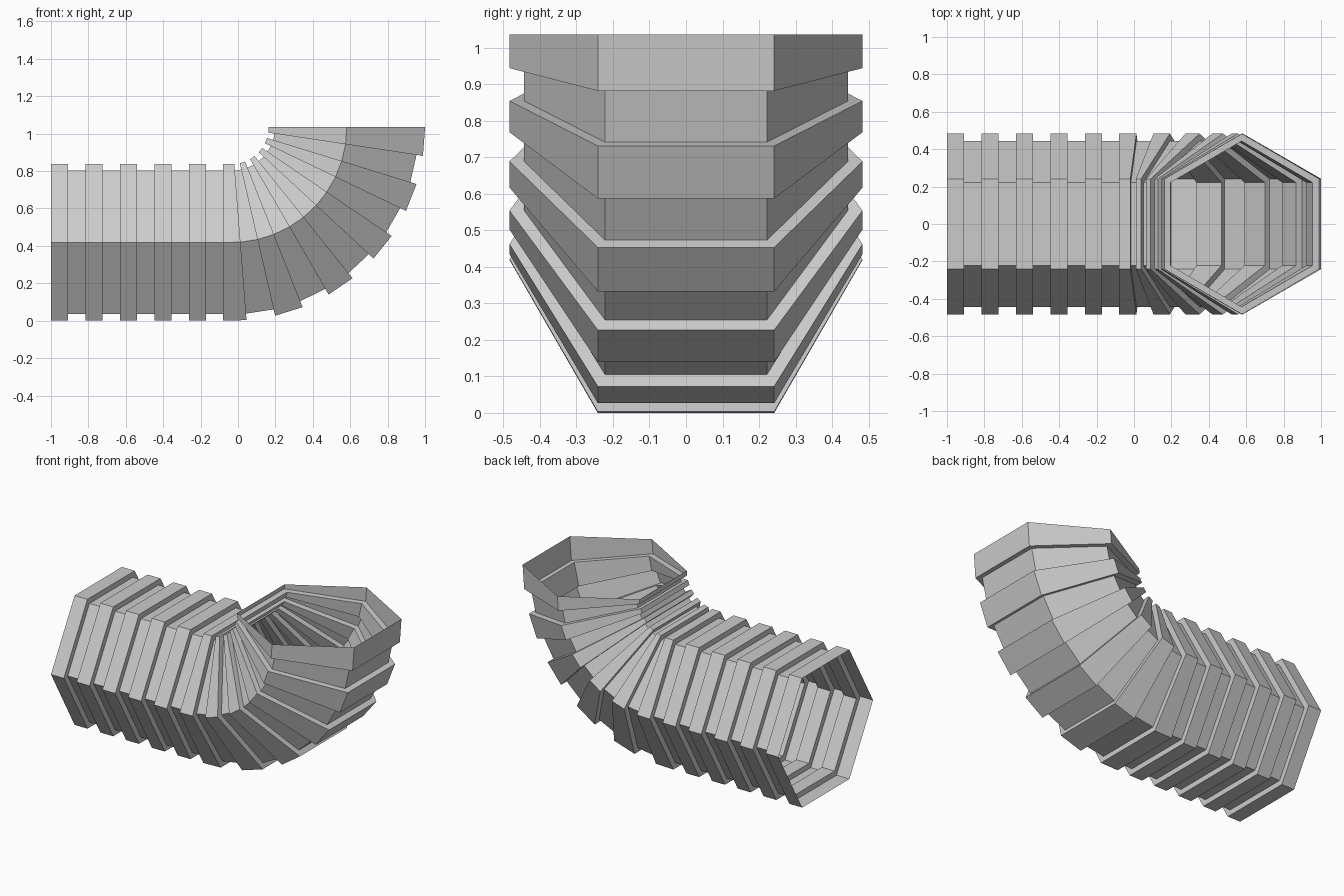
import bpy, bmesh
from math import sin, cos, pi

if "Cube" in bpy.data.objects:
    bpy.data.objects.remove(bpy.data.objects["Cube"])

R_BIG, R_SMALL = 0.483, 0.443      # hexagon corner radii of ribs and grooves
AXIS_Z = R_BIG * cos(pi / 6)       # height of the straight run's axis
BEND_X, BEND_R = -0.035, 0.617     # start and radius of the quarter bend
SEGMENTS = 21                      # ribs and grooves alternate, rib at both ends
LENGTH = (BEND_X + 1) + BEND_R * pi / 2


def frame(s):
    """Axis point and tilt at distance s along the hose."""
    straight = BEND_X + 1
    if s <= straight:
        return -1 + s, AXIS_Z, 0.0
    a = (s - straight) / BEND_R
    return BEND_X + BEND_R * sin(a), AXIS_Z + BEND_R * (1 - cos(a)), a


def ring(bm, s, radius):
    x, z, a = frame(s)
    verts = []
    for i in range(6):
        t = i * pi / 3
        y, h = radius * cos(t), radius * sin(t)
        verts.append(bm.verts.new((x - h * sin(a), y, z + h * cos(a))))
    return verts


# Corrugated hexagonal hose, open at both ends
bm = bmesh.new()
rings = []
for k in range(SEGMENTS):
    radius = R_SMALL if k % 2 else R_BIG
    for j in (k, k + 1):
        rings.append(ring(bm, LENGTH * j / SEGMENTS, radius))
for a, b in zip(rings, rings[1:]):
    for i in range(6):
        n = (i + 1) % 6
        bm.faces.new((a[i], a[n], b[n], b[i]))
bm.normal_update()
# Make the faces point outward (first face is an upper wall)
bm.faces.ensure_lookup_table()
if bm.faces[0].normal.z < 0:
    bmesh.ops.reverse_faces(bm, faces=bm.faces[:])
mesh = bpy.data.meshes.new("corrugated_hose")
bm.to_mesh(mesh)
bm.free()
bpy.context.collection.objects.link(bpy.data.objects.new("corrugated_hose", mesh))
